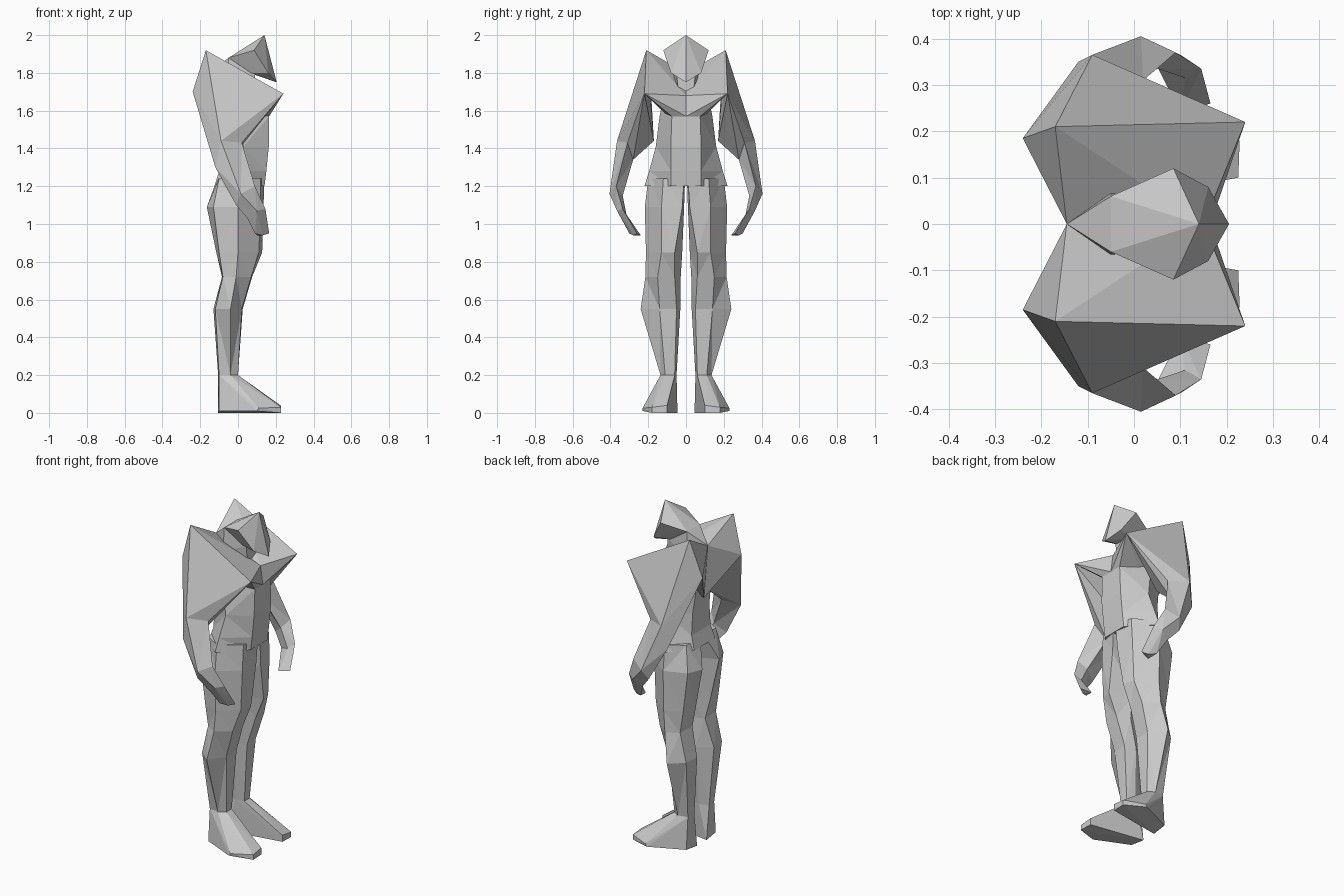
import bpy, bmesh

if "Cube" in bpy.data.objects:
    bpy.data.objects.remove(bpy.data.objects["Cube"])


def finish(name, bm, mirror):
    bmesh.ops.recalc_face_normals(bm, faces=bm.faces)
    me = bpy.data.meshes.new(name)
    bm.to_mesh(me)
    bm.free()
    ob = bpy.data.objects.new(name, me)
    bpy.context.collection.objects.link(ob)
    if mirror:
        mod = ob.modifiers.new("mirror", 'MIRROR')
        mod.use_axis = (False, True, False)
        mod.use_clip = True
    return ob


def hull(name, pts, mirror=True):
    """Faceted solid around a few corner points."""
    bm = bmesh.new()
    for p in pts:
        bm.verts.new(p)
    res = bmesh.ops.convex_hull(bm, input=bm.verts[:])
    loose = [v for v in bm.verts if not v.link_faces]
    bmesh.ops.delete(bm, geom=loose, context='VERTS')
    return finish(name, bm, mirror)


def loft(name, rings, mirror=True):
    """Skin a stack of equal-sized rings and cap both ends."""
    bm = bmesh.new()
    rows = [[bm.verts.new(p) for p in r] for r in rings]
    n = len(rows[0])
    for a, b in zip(rows, rows[1:]):
        for i in range(n):
            j = (i + 1) % n
            bm.faces.new((a[i], a[j], b[j], b[i]))
    bm.faces.new(rows[0])
    bm.faces.new(rows[-1])
    bmesh.ops.triangulate(bm, faces=bm.faces[:])
    return finish(name, bm, mirror)


def both(*pts):
    """Points plus their reflections across y = 0."""
    return list(pts) + [(x, -y, z) for x, y, z in pts if y]


# shared landmarks
top = (-.17, .21, 1.92)
back = (-.24, .185, 1.70)
front = (.24, .22, 1.69)
collar = (.15, 0, 1.68)
nape = (-.145, 0, 1.80)
elbow = [(-.09, .365, 1.44), (.02, .31, 1.43), (-.04, .28, 1.34), (-.12, .35, 1.30)]

# head and neck
hull("head", both((.14, 0, 2.0), (.085, .12, 1.92), (.16, .08, 1.80),
                  (.205, 0, 1.75), (-.05, .06, 1.88), (.06, .05, 1.80)), False)
hull("neck", both((-.05, .06, 1.88), nape, (.09, .05, 1.80),
                  (.09, .04, 1.70), (-.05, .07, 1.74)), False)

# shoulders and chest
hull("shoulder", [top, back, front, collar, nape, (-.12, 0, 1.48),
                  (.165, .075, 1.57), (.165, 0, 1.57)])

# torso
torso = []
for z, f, s, b in [(1.62, (.15, .07), (0, .13), (-.12, .07)),
                   (1.57, (.165, .075), (0, .14), (-.12, .07)),
                   (1.41, (.163, .08), (.03, .16), (-.10, .08)),
                   (1.28, (.15, .08), (.01, .195), (-.10, .09)),
                   (1.20, (.14, .08), (0, .22), (-.125, .10))]:
    half = [(*f, z), (*s, z), (*b, z)]
    torso.append(half + [(x, -y, h) for x, y, h in reversed(half)])
loft("torso", torso, False)

# arms
hull("upper_arm", [top, back, front, (-.02, .17, 1.44)] + elbow)
loft("forearm", [
    elbow,
    [(.015, .405, 1.16), (.09, .37, 1.20), (.05, .335, 1.15), (-.01, .37, 1.10)],
    [(.10, .365, 1.07), (.145, .335, 1.08), (.11, .315, 1.05), (.05, .34, 1.03)]])
hull("hand", [(.10, .365, 1.07), (.145, .335, 1.08), (.11, .315, 1.05), (.05, .34, 1.03),
              (.13, .28, .94), (.165, .26, .95), (.10, .24, .94), (.09, .30, .95)])

# legs: front inner, front outer, outer, back outer, back inner, inner
leg = []
for z, ring in [
        (1.24, ((.14, .01), (.12, .12), (.0, .20), (-.10, .14), (-.11, .02), (0, .005))),
        (1.09, ((.135, .02), (.12, .13), (0, .218), (-.13, .17), (-.165, .08), (0, .01))),
        (.85, ((.128, .06), (.11, .13), (0, .212), (-.10, .17), (-.115, .07), (0, .02))),
        (.72, ((.075, .06), (.07, .15), (-.01, .215), (-.08, .17), (-.085, .06), (0, .028))),
        (.55, ((.025, .05), (.02, .14), (-.04, .24), (-.12, .17), (-.13, .08), (-.04, .03))),
        (.20, ((0, .06), (0, .11), (-.04, .135), (-.10, .125), (-.105, .07), (-.05, .05)))]:
    leg.append([(x, y, z) for x, y in ring])
loft("leg", leg)

# feet
hull("foot", leg[-1] + [(-.105, .045, 0), (-.10, .14, .01), (.10, .23, .01), (.11, .23, .025),
                        (.225, .10, 0), (.225, .10, .04), (.228, .18, 0), (.228, .18, .03)])
